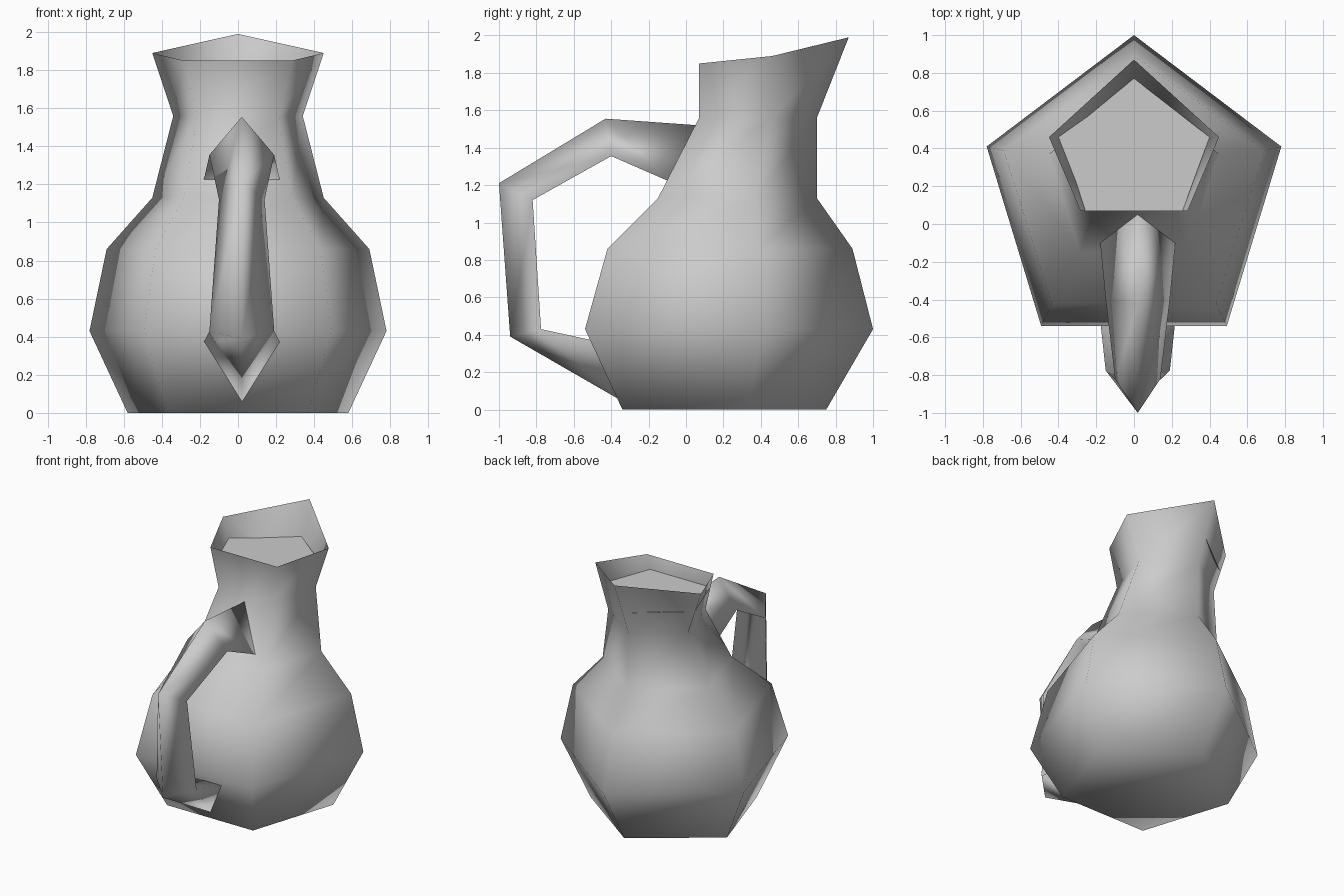
import bpy

old = bpy.data.objects.get("Cube")
if old:
    bpy.data.objects.remove(old, do_unlink=True)

# One clay grey for the whole jug
clay = bpy.data.materials.new("clay_grey")
clay.use_nodes = True
GREY = (0.6, 0.6, 0.6, 1.0)
clay.diffuse_color = GREY
clay.node_tree.nodes["Principled BSDF"].inputs["Base Color"].default_value = GREY


def add_mesh(name, verts, faces):
    mesh = bpy.data.meshes.new(name)
    mesh.from_pydata(verts, [], faces)
    mesh.materials.append(clay)
    for poly in mesh.polygons:
        poly.use_smooth = True
    mesh.update()
    obj = bpy.data.objects.new(name, mesh)
    bpy.context.collection.objects.link(obj)
    return obj


def pentagon(half_width, front, side, back, heights):
    """Five-sided ring, point to the back, counter-clockwise from above."""
    zf, zs, zb = heights
    near = half_width * 0.63
    return [(-near, front, zf), (near, front, zf), (half_width, side, zs),
            (0, back, zb), (-half_width, side, zs)]


def loft(rings):
    """Vertices and side faces joining equal rings."""
    n = len(rings[0])
    verts = [v for ring in rings for v in ring]
    faces = []
    for r in range(len(rings) - 1):
        for i in range(n):
            j = (i + 1) % n
            faces.append((r * n + i, r * n + j, (r + 1) * n + j, (r + 1) * n + i))
    return verts, faces


# Body: half width, front y, side y, back y, height
profile = [
    (0.58, -0.34, 0.33, 0.75, 0.0),
    (0.78, -0.54, 0.41, 1.0, 0.43),
    (0.69, -0.42, 0.39, 0.89, 0.86),
    (0.45, -0.15, 0.37, 0.70, 1.13),
    (0.34, 0.07, 0.46, 0.70, 1.56),
]
rings = [pentagon(w, f, s, b, (z, z, z)) for w, f, s, b, z in profile]
rings.append(pentagon(0.45, 0.07, 0.46, 0.87, (1.85, 1.89, 1.99)))
verts, faces = loft(rings)
faces.append((4, 3, 2, 1, 0))
add_mesh("jug_body", verts, faces)

# Level surface inside the neck
LEVEL = 1.74
inside = []
for low, high in zip(rings[-2], rings[-1]):
    t = (LEVEL - low[2]) / (high[2] - low[2])
    inside.append(tuple(a + (b - a) * t for a, b in zip(low, high)))
add_mesh("neck_floor", inside, [(0, 1, 2, 3, 4)])

# Handle: three-sided bar, ridge outward; ridge y, z, inner y, z, half width
path = [
    (0.06, 1.52, -0.09, 1.22, 0.20),
    (-0.43, 1.555, -0.40, 1.355, 0.17),
    (-1.0, 1.21, -0.82, 1.12, 0.12),
    (-0.94, 0.39, -0.775, 0.43, 0.17),
    (-0.35, 0.05, -0.50, 0.37, 0.20),
]
MID = 0.02
bars = [[(MID, ry, rz), (MID - w, iy, iz), (MID + w, iy, iz)]
        for ry, rz, iy, iz, w in path]
verts, faces = loft(bars)
last = len(verts) - 3
faces += [(2, 1, 0), (last, last + 1, last + 2)]
handle = add_mesh("handle", verts, faces)

# Make the handle's normals point outward
import bmesh
bm = bmesh.new()
bm.from_mesh(handle.data)
bmesh.ops.recalc_face_normals(bm, faces=bm.faces)
bm.to_mesh(handle.data)
bm.free()
